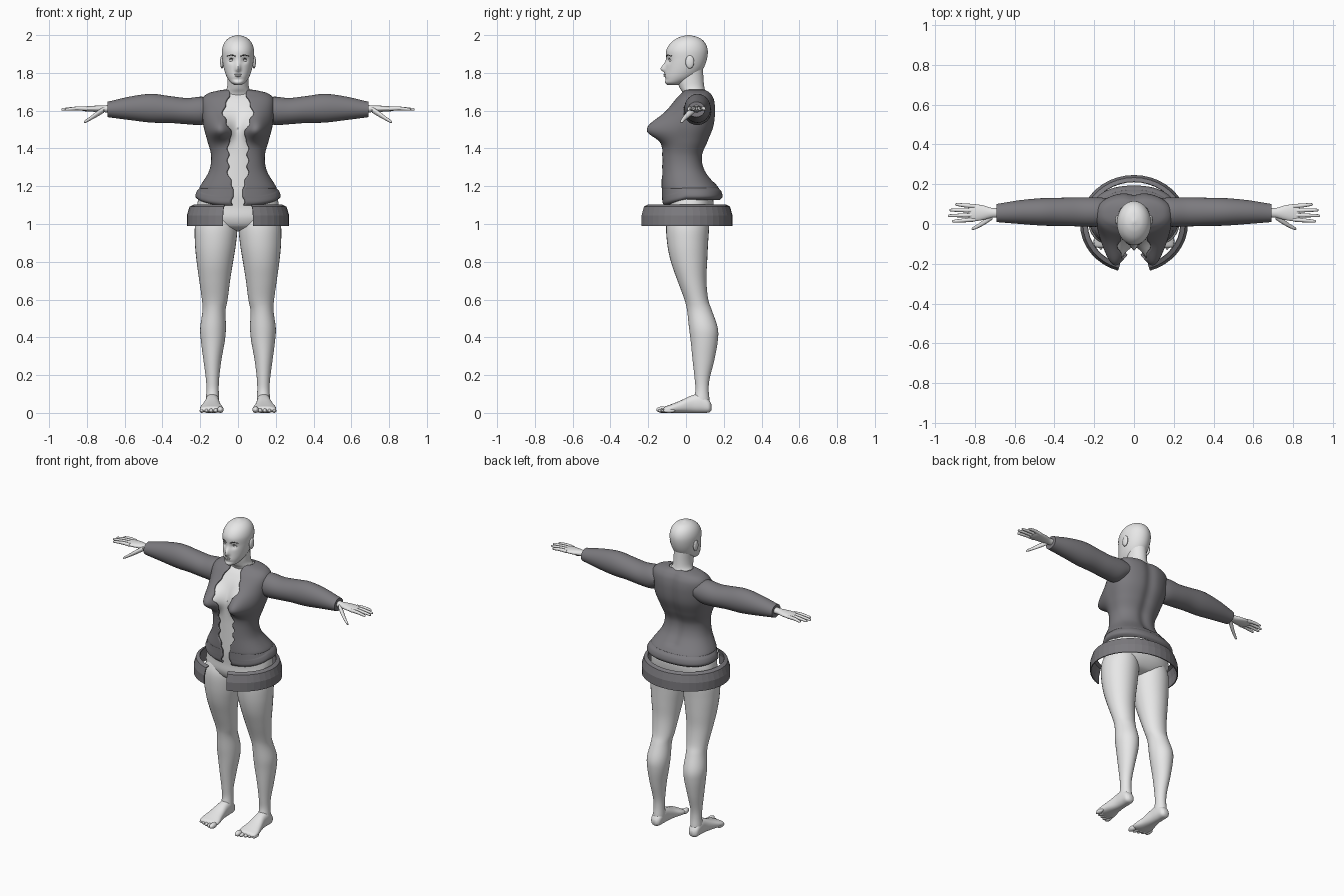
import bpy, bmesh, math
from mathutils import Vector

if "Cube" in bpy.data.objects:
    bpy.data.objects.remove(bpy.data.objects["Cube"])


def material(name, rgb):
    m = bpy.data.materials.new(name)
    m.use_nodes = True
    m.diffuse_color = (*rgb, 1)
    m.node_tree.nodes["Principled BSDF"].inputs["Base Color"].default_value = (*rgb, 1)
    return m


SKIN = material("pale grey skin", (0.8, 0.8, 0.8))
CLOTH = material("dark grey cloth", (0.2, 0.195, 0.21))
HAIR = material("charcoal brow", (0.06, 0.06, 0.06))


def finish(name, bm, mat, mirror=False, smooth=True, thickness=0):
    bmesh.ops.recalc_face_normals(bm, faces=bm.faces)
    mesh = bpy.data.meshes.new(name)
    bm.to_mesh(mesh)
    bm.free()
    mesh.materials.append(mat)
    for p in mesh.polygons:
        p.use_smooth = smooth
    if smooth:
        mesh.set_sharp_from_angle(angle=math.radians(50))
    ob = bpy.data.objects.new(name, mesh)
    bpy.context.collection.objects.link(ob)
    if thickness:
        mod = ob.modifiers.new("thickness", 'SOLIDIFY')
        mod.thickness = thickness
        mod.offset = 0
    if mirror:
        ob.modifiers.new("other side", 'MIRROR')
    return ob


def spline(rows, steps):
    """Smooth Catmull-Rom rows between the given section rows."""
    out = []
    last = len(rows) - 1
    for i in range(last):
        a, b, c, d = (rows[max(0, min(last, i + k))] for k in (-1, 0, 1, 2))
        for s in range(steps):
            t = s / steps
            out.append([q + t / 2 * (r - p + t * (2 * p - 5 * q + 4 * r - w + t * (3 * (q - r) + w - p)))
                        for p, q, r, w in zip(a, b, c, d)])
    return out + [list(rows[-1])]


def loft(name, rows, mat, axis='z', segs=32, steps=5, power=2, shape=None, gap=None, **kw):
    """Rows are (position, a_min, a_max, b_min, b_max) along an axis."""
    bm = bmesh.new()
    rings = []
    for s, a0, a1, b0, b1 in spline(rows, steps):
        start = 0
        if gap:
            start = math.asin(min(0.95, gap(s) / a1) ** (power / 2))
        ring = []
        for k in range(segs):
            span = (2 * math.pi - 2 * start) / (segs - 1 if gap else segs)
            t = start + k * span
            sn, cs = (math.copysign(abs(f) ** (2 / power), f) for f in (math.sin(t), math.cos(t)))
            a = (a0 + a1) / 2 + (a1 - a0) / 2 * sn
            b = (b0 + b1) / 2 - (b1 - b0) / 2 * cs
            v = Vector({'z': (a, b, s), 'x': (s, a, b), 'y': (a, s, b)}[axis])
            ring.append(bm.verts.new(shape(v) if shape else v))
        rings.append(ring)
    for lo, hi in zip(rings, rings[1:]):
        for k in range(segs - 1 if gap else segs):
            n = (k + 1) % segs
            bm.faces.new((lo[k], lo[n], hi[n], hi[k]))
    if not gap:
        bm.faces.new(rings[0])
        bm.faces.new(rings[-1])
    return finish(name, bm, mat, **kw)


def tube(name, path, mat, **kw):
    """Round limb along x; path points are (x, y, z, radius)."""
    return loft(name, [(x, y - r, y + r, z - r, z + r) for x, y, z, r in path], mat, 'x', 12, 4, **kw)


def ball(name, loc, size, mat, mirror=True):
    bm = bmesh.new()
    bmesh.ops.create_uvsphere(bm, u_segments=20, v_segments=12, radius=1)
    for v in bm.verts:
        v.co = Vector(loc) + v.co * Vector(size)
    return finish(name, bm, mat, mirror)


def bump(d, width):
    return math.exp(-(d / width) ** 2)


def sym(rows, inset=0):
    return [(z, -w + inset, w - inset, f + inset, b - inset) for z, w, f, b in rows]


# Torso sections: height, half width, front, back
upper = [(1.2, .195, -.125, .16), (1.28, .148, -.125, .1), (1.36, .137, -.125, .085),
         (1.44, .157, -.125, .115), (1.52, .178, -.115, .145), (1.6, .187, -.09, .153),
         (1.655, .186, -.055, .147), (1.685, .16, -.025, .132), (1.7, .11, -.01, .115),
         (1.706, .075, 0, .1)]
hem = [(1.13, .2, -.11, .175), (1.145, .22, -.12, .188), (1.17, .214, -.122, .183),
       (1.188, .199, -.123, .168)]
hips = [(.965, .04, -.03, .05), (.985, .15, -.08, .1), (1.03, .214, -.103, .133),
        (1.09, .217, -.105, .145), (1.15, .205, -.11, .145)]


def figure(v):
    if v.y < 0:
        tall = .052 if v.z < 1.5 else .075
        v.y -= .1 * bump(abs(v.x) - .1, .062) * bump(v.z - 1.5, tall)
    elif v.z > 1.22:
        v.y -= .012 * bump(v.x, .035)
    return v


def jacket_shape(v):
    if v.z < 1.18:
        v.z -= .03 * max(0, min(1, -v.y / .11))
    return figure(v)


# Scalloped opening: height, half width
opening = [(1.1, .03), (1.22, .03), (1.25, .052), (1.43, .052), (1.465, .033), (1.52, .055),
           (1.57, .078), (1.61, .078), (1.65, .055), (1.72, .04)]


def gap(z):
    for (z0, w0), (z1, w1) in zip(opening, opening[1:]):
        if z <= z1:
            return w0 + (w1 - w0) * (z - z0) / (z1 - z0) + .006 * math.sin(z * 100)
    return w1


loft("torso", sym(hips) + sym(upper, .014), SKIN, segs=96, steps=6, power=2.3, shape=figure)
loft("jacket", sym(hem + upper), CLOTH, segs=110, steps=8, power=2.3, shape=jacket_shape,
     gap=gap, thickness=.01)

# Sleeves
loft("sleeves", [(.14, -.005, .13, 1.55, 1.66), (.19, -.014, .134, 1.525, 1.674),
                 (.27, -.012, .134, 1.528, 1.667), (.36, -.01, .132, 1.535, 1.677),
                 (.46, -.008, .13, 1.537, 1.689), (.57, 0, .12, 1.55, 1.675),
                 (.67, .008, .104, 1.563, 1.652), (.692, .01, .1, 1.566, 1.647)],
     CLOTH, 'x', mirror=True)

# Open hoop around the hips
bm = bmesh.new()
start = math.asin(.08 / .27)
columns = []
for k in range(37):
    t = start + k * (2 * math.pi - 2 * start) / 36
    columns.append([bm.verts.new((.268 * s * math.sin(t), -.243 * s * math.cos(t), z))
                    for s, z in ((1, .99), (1, 1.045), (.95, 1.09), (.87, 1.1))])
for c, d in zip(columns, columns[1:]):
    for i in range(3):
        bm.faces.new((c[i], d[i], d[i + 1], c[i + 1]))
finish("hip_hoop", bm, CLOTH, smooth=False, thickness=.006)

# Neck and head
loft("neck", sym([(1.64, .1, .0, .12), (1.69, .075, -.015, .108), (1.72, .059, -.033, .098),
                  (1.76, .055, -.045, .093), (1.82, .055, -.04, .09)]), SKIN)


def face(v):
    if v.y < 0:
        side = abs(v.x)
        v.y -= .026 * bump(side, .013) * bump(v.z - 1.82, .014 if v.z < 1.82 else .03)
        v.y += .011 * bump(side - .034, .016) * bump(v.z - 1.866, .014)
        v.y += .006 * bump(side, .03) * bump(v.z - 1.765, .01)
    return v


loft("head", sym([(1.737, .02, -.1, -.03), (1.75, .04, -.112, .0), (1.78, .06, -.113, .055),
                  (1.82, .074, -.109, .09), (1.87, .083, -.105, .11), (1.92, .085, -.104, .115),
                  (1.96, .072, -.08, .1), (1.987, .045, -.04, .068), (2, .006, .005, .02)]),
     SKIN, segs=80, steps=8, shape=face)
ball("ears", (.085, .02, 1.858), (.01, .023, .035), SKIN)
ball("eyes", (.034, -.077, 1.866), (.015, .012, .008), SKIN)
ball("upper_lip", (0, -.112, 1.791), (.02, .008, .004), SKIN, False)
ball("lower_lip", (0, -.111, 1.784), (.017, .008, .005), SKIN, False)
tube("brows", [(.012, -.103, 1.887, .003), (.035, -.094, 1.895, .004), (.06, -.074, 1.888, .002)],
     HAIR, mirror=True)
tube("lashes", [(.018, -.091, 1.869, .002), (.035, -.088, 1.876, .003), (.054, -.073, 1.87, .002)],
     HAIR, mirror=True)

# Hands
loft("palms", [(.66, .03, .082, 1.588, 1.632), (.71, .032, .08, 1.592, 1.628),
               (.76, .02, .094, 1.594, 1.626), (.81, .013, .1, 1.597, 1.622),
               (.835, .02, .094, 1.603, 1.617)], SKIN, 'x', mirror=True)
for i, tip in enumerate((.915, .934, .928, .9)):
    y = .023 + .022 * i
    spread = .006 * (i - 1.5)
    tube(f"finger_{i + 1}", [(.8, y, 1.61, .011), (.85, y + spread / 2, 1.612, .01),
                             (tip - .01, y + spread, 1.607, .007), (tip, y + spread, 1.606, .002)],
         SKIN, mirror=True)
tube("thumbs", [(.71, .04, 1.605, .016), (.745, .015, 1.583, .015), (.78, -.008, 1.56, .011),
                (.808, -.022, 1.543, .008), (.816, -.025, 1.538, .002)], SKIN, mirror=True)

# Legs
loft("legs", [(1.08, .03, .19, -.08, .11), (1.0, .004, .226, -.104, .122),
              (.9, .01, .228, -.1, .117), (.8, .026, .219, -.08, .112),
              (.7, .042, .205, -.045, .108), (.6, .055, .191, -.008, .118),
              (.54, .066, .188, .006, .138), (.45, .064, .2, .016, .168),
              (.38, .07, .196, .025, .168), (.28, .088, .183, .035, .15),
              (.18, .1, .17, .046, .125), (.12, .102, .167, .05, .12),
              (.06, .1, .17, .04, .125), (.02, .105, .165, .05, .12)], SKIN, mirror=True)

# Feet and toes
loft("feet", [(.135, .12, .15, .015, .045), (.12, .105, .168, .002, .07),
              (.08, .1, .172, 0, .1), (.03, .098, .175, 0, .092),
              (-.03, .09, .19, 0, .065), (-.08, .078, .202, 0, .045),
              (-.11, .082, .198, .004, .034), (-.12, .1, .18, .01, .024)],
     SKIN, 'y', power=2.4, mirror=True)
for i in range(5):
    width = .017 if i == 0 else .012
    ball(f"toe_{i + 1}", (.093 + .0245 * i, -.125 + .009 * i, width), (width, .032, width), SKIN)
